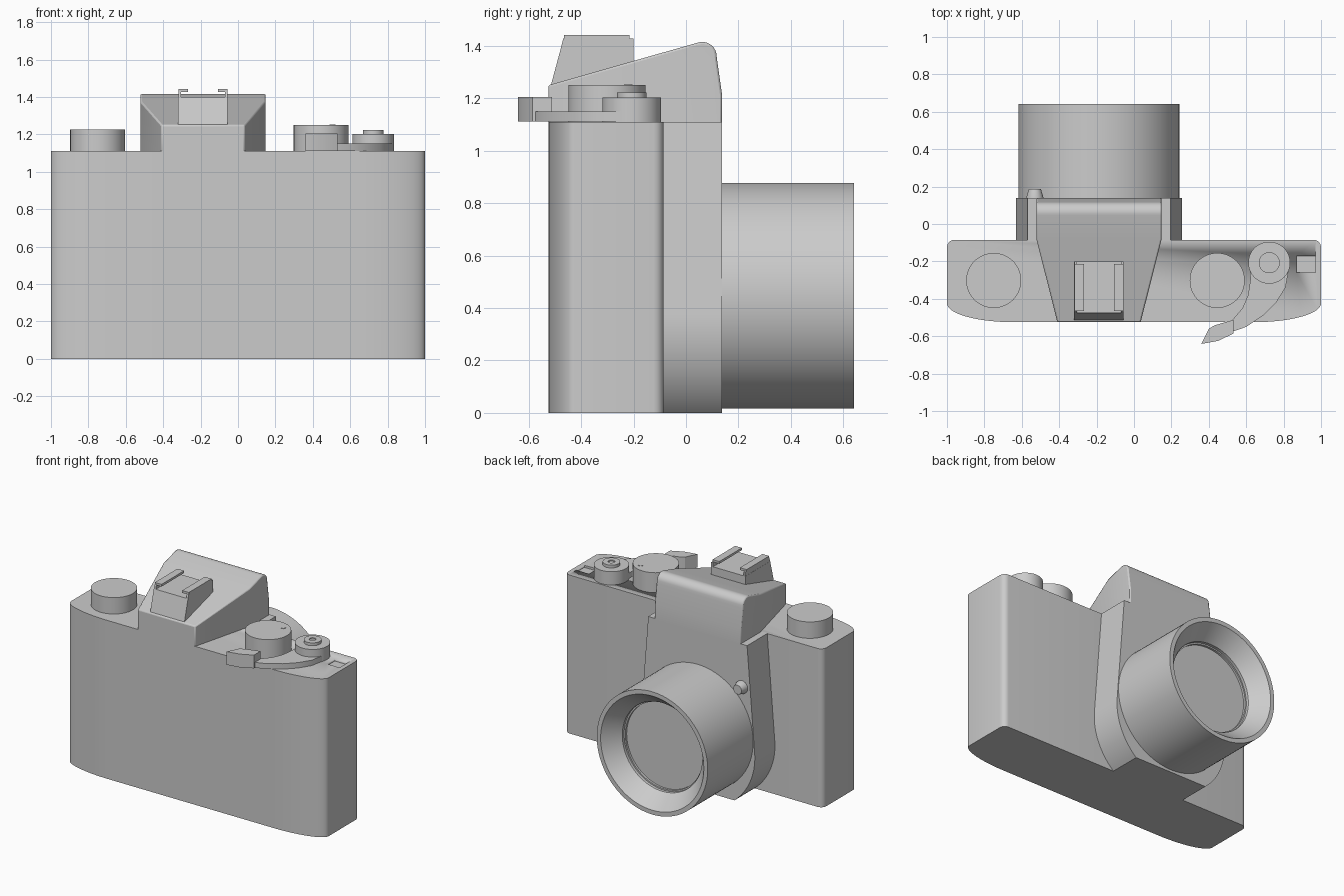
import bpy, bmesh
from math import sin, cos, pi, radians, sqrt
from mathutils import Matrix, Vector

if "Cube" in bpy.data.objects:
    bpy.data.objects.remove(bpy.data.objects["Cube"])

GREY = (0.6, 0.6, 0.6, 1.0)
mat = bpy.data.materials.new("plain grey")
mat.use_nodes = True
mat.diffuse_color = GREY
mat.node_tree.nodes["Principled BSDF"].inputs["Base Color"].default_value = GREY


def finish(name, bm):
    """Turn a bmesh into a shaded, coloured object."""
    bmesh.ops.recalc_face_normals(bm, faces=bm.faces)
    mesh = bpy.data.meshes.new(name)
    bm.to_mesh(mesh)
    bm.free()
    mesh.materials.append(mat)
    obj = bpy.data.objects.new(name, mesh)
    bpy.context.collection.objects.link(obj)
    bpy.ops.object.select_all(action='DESELECT')
    obj.select_set(True)
    bpy.context.view_layer.objects.active = obj
    bpy.ops.object.shade_smooth_by_angle(angle=radians(30))
    return obj


def extruded(points, axis, lo, hi):
    """Extrude a flat outline along x, y or z."""
    place = {'x': lambda a, b, t: (t, a, b),
             'y': lambda a, b, t: (a, t, b),
             'z': lambda a, b, t: (a, b, t)}[axis]
    bm = bmesh.new()
    face = bm.faces.new([bm.verts.new(place(a, b, lo)) for a, b in points])
    ext = bmesh.ops.extrude_face_region(bm, geom=[face])["geom"]
    verts = [v for v in ext if isinstance(v, bmesh.types.BMVert)]
    bmesh.ops.translate(bm, verts=verts, vec=place(0, 0, hi - lo))
    return bm


def block(name, x, y, z):
    rect = [(x[0], y[0]), (x[1], y[0]), (x[1], y[1]), (x[0], y[1])]
    return finish(name, extruded(rect, 'z', *z))


def lathe(name, profile, centre, along_y=False, steps=64):
    """Spin a (radius, height) profile round z, or round y."""
    bm = bmesh.new()
    verts = [bm.verts.new((r, 0, h)) for r, h in profile]
    edges = [bm.edges.new(pair) for pair in zip(verts, verts[1:])]
    bmesh.ops.spin(bm, geom=verts + edges, cent=(0, 0, 0), axis=(0, 0, 1),
                   angle=2 * pi, steps=steps)
    bmesh.ops.remove_doubles(bm, verts=bm.verts, dist=1e-4)
    if along_y:
        bmesh.ops.transform(bm, matrix=Matrix.Rotation(-pi / 2, 4, 'X'), verts=bm.verts)
    bmesh.ops.translate(bm, verts=bm.verts, vec=centre)
    return finish(name, bm)


def arc(cx, cy, rx, ry, start, end, n):
    angles = [radians(start + (end - start) * i / n) for i in range(n + 1)]
    return [(cx + rx * cos(a), cy + ry * sin(a)) for a in angles]


def mirrored(half, cx=0.0):
    """Complete a right-hand half outline about the line x = cx."""
    return half + [(2 * cx - a, b) for a, b in reversed(half)]


TOP = 1.11
MID = -0.187      # lens and finder centre line

# Body: rounded grip ends on one side, tight corners on the other
body_half = arc(0.64, -0.425, 0.36, 0.1, -90, 0, 14) + arc(0.96, -0.125, 0.04, 0.04, 0, 90, 5)
body = finish("body", extruded(mirrored(body_half), 'z', 0, TOP))

# Recessed frame counter window in the top of the body
cutter = block("window_cutter", (0.87, 0.97), (-0.26, -0.17), (TOP - 0.015, TOP + 0.1))
cutter.hide_render = True
cutter.hide_viewport = True
cut = body.modifiers.new("window", 'BOOLEAN')
cut.object = cutter
cut.operation = 'DIFFERENCE'
cut.solver = 'EXACT'

# Lens mount housing, flared down to a rounded lower edge
R, FOOT = 0.443, 0.285
rise = sqrt(R * R - FOOT * FOOT)
lower = [p for p in arc(MID, rise, R, R, -49.9, 6, 20)]
lower[0] = (MID + FOOT, 0)
finish("mount_housing", extruded(mirrored(lower + [(MID + 0.383, TOP)], MID), 'y', -0.12, 0.138))

# Lens barrel with a conical mouth and recessed glass
lathe("lens_barrel", [(0, 0.1), (0.43, 0.1), (0.43, 0.641), (0.4, 0.641), (0.31, 0.53),
                      (0.31, 0.51), (0.3, 0.51), (0.3, 0.495), (0, 0.495)],
      (MID, 0, 0.447), along_y=True, steps=96)

# Lens release button
lathe("release_button", [(0, 0.1), (0.045, 0.1), (0.045, 0.145), (0.032, 0.188), (0, 0.188)],
      (-0.53, 0, 0.81), along_y=True, steps=32)

# Finder hump: side profile, tapered toward the eyepiece
hump_profile = [(-0.525, TOP - 0.02), (0.138, TOP - 0.02), (0.138, 1.21), (0.118, 1.35)]
hump_profile += arc(0.062, 1.36, 0.055, 0.055, 10, 106, 8) + [(-0.525, 1.25)]
bm = extruded(hump_profile, 'x', -1, 1)
bmesh.ops.bisect_plane(bm, geom=bm.verts[:] + bm.edges[:] + bm.faces[:],
                       plane_co=(0, -0.08, 0), plane_no=(0, 1, 0))
for v in bm.verts:
    taper = max(0, (-0.08 - v.co.y) / 0.445)
    v.co.x = MID + v.co.x * (0.335 - 0.112 * taper)
hump = finish("finder_hump", bm)
bevel = hump.modifiers.new("soft_edges", 'BEVEL')
bevel.width = 0.008
bevel.segments = 2
bevel.limit_method = 'ANGLE'
bevel.angle_limit = radians(40)

# Accessory shoe: sloped base, side walls and inward lips
base = [(-0.518, 1.24), (-0.2, 1.24), (-0.2, 1.4), (-0.475, 1.4)]
finish("shoe_base", extruded(base, 'x', -0.32, -0.055))
for side, name in ((-1, "right"), (1, "left")):
    def span(inner, outer):
        return sorted((MID + side * inner, MID + side * outer))
    wall = [(-0.475, 1.4), (-0.2, 1.4), (-0.2, 1.428), (-0.468, 1.428)]
    finish("shoe_wall_" + name, extruded(wall, 'x', *span(0.118, 0.132)))
    block("shoe_lip_" + name, span(0.08, 0.132), (-0.466, -0.215), (1.425, 1.441))

# Rewind knob and speed dial
for name, x, top in (("rewind_knob", -0.75, 1.225), ("speed_dial", 0.445, 1.25)):
    lathe(name, [(0, TOP - 0.01), (0.147, TOP - 0.01), (0.147, top), (0, top)], (x, -0.302, 0))
lathe("dial_mark", [(0, 1.245), (0.016, 1.245), (0.016, 1.253), (0, 1.253)],
      (0.505, -0.22, 0), steps=20)

# Film advance: hub with a stepped shutter button
lathe("advance_hub", [(0, TOP - 0.01), (0.112, TOP - 0.01), (0.112, 1.203), (0.056, 1.203),
                      (0.056, 1.223), (0.022, 1.223), (0.022, 1.215), (0, 1.215)],
      (0.723, -0.207, 0))

# Film advance: curved arm and thumb tab
arm = [(0.62, -0.22), (0.622, -0.3), (0.61, -0.38), (0.58, -0.45), (0.52, -0.52),
       (0.52, -0.578), (0.6, -0.55), (0.69, -0.49), (0.76, -0.42), (0.81, -0.34), (0.832, -0.22)]
finish("advance_arm", extruded(arm, 'z', TOP + 0.002, 1.15))
tab = [(0.36, -0.641), (0.45, -0.625), (0.533, -0.585), (0.533, -0.512), (0.43, -0.542), (0.4, -0.56)]
finish("advance_tab", extruded(tab, 'z', TOP + 0.002, 1.205))
